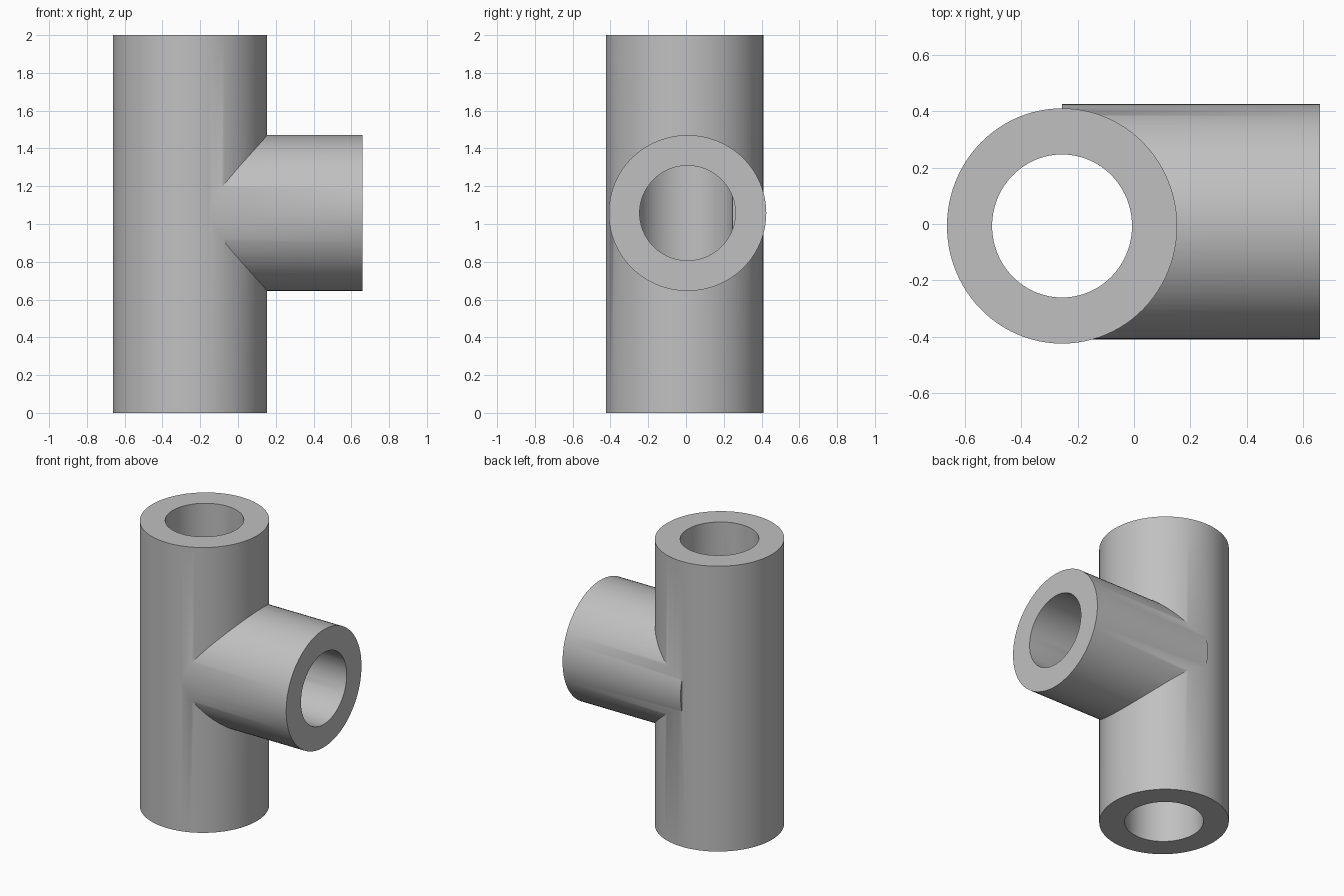
import bpy
import math
from mathutils import Matrix

SIDES = 96
MAIN = (-0.255, -0.007)      # x, y of the upright axis
BRANCH = (0.008, 1.058)      # y, z of the side axis
BRANCH_START, BRANCH_END = MAIN[0], 0.66

cube = bpy.data.objects.get("Cube")
if cube:
    bpy.data.objects.remove(cube, do_unlink=True)

grey = bpy.data.materials.new("plain_grey")
grey.use_nodes = True
colour = (0.53, 0.53, 0.53, 1)
grey.diffuse_color = colour
grey.node_tree.nodes["Principled BSDF"].inputs["Base Color"].default_value = colour


def rod(name, centre, radii, length, sideways=False):
    """Solid elliptical cylinder, upright or lying along x."""
    bpy.ops.mesh.primitive_cylinder_add(vertices=SIDES, radius=1, depth=1)
    ob = bpy.context.object
    ob.name = name
    size = Matrix.Diagonal((radii[0], radii[1], length, 1))
    turn = Matrix.Rotation(math.pi / 2, 4, "Y") if sideways else Matrix()
    ob.data.transform(Matrix.Translation(centre) @ turn @ size)
    ob.data.materials.append(grey)
    return ob


def combine(target, other, operation):
    mod = target.modifiers.new(operation.title(), "BOOLEAN")
    mod.operation, mod.object, mod.solver = operation, other, "EXACT"
    bpy.context.view_layer.objects.active = target
    bpy.ops.object.modifier_apply(modifier=mod.name)
    bpy.data.objects.remove(other, do_unlink=True)


# Outer walls
mid_x = (BRANCH_START + BRANCH_END) / 2
tee = rod("pipe_tee", (*MAIN, 1), (0.408, 0.417), 2)
branch = rod("side_branch", (mid_x, *BRANCH), (0.4125, 0.417),
             BRANCH_END - BRANCH_START, True)
combine(tee, branch, "UNION")

# Through bore and side bore meeting at the upright axis
combine(tee, rod("main_bore", (*MAIN, 1), (0.248, 0.2535), 2.2), "DIFFERENCE")
side_bore = rod("side_bore", (mid_x + 0.1, *BRANCH), (0.251, 0.2535),
                BRANCH_END - BRANCH_START + 0.2, True)
combine(tee, side_bore, "DIFFERENCE")

# Smooth walls with crisp rims
bpy.ops.object.select_all(action="DESELECT")
tee.select_set(True)
bpy.context.view_layer.objects.active = tee
bpy.ops.object.shade_smooth_by_angle(angle=math.radians(30))
